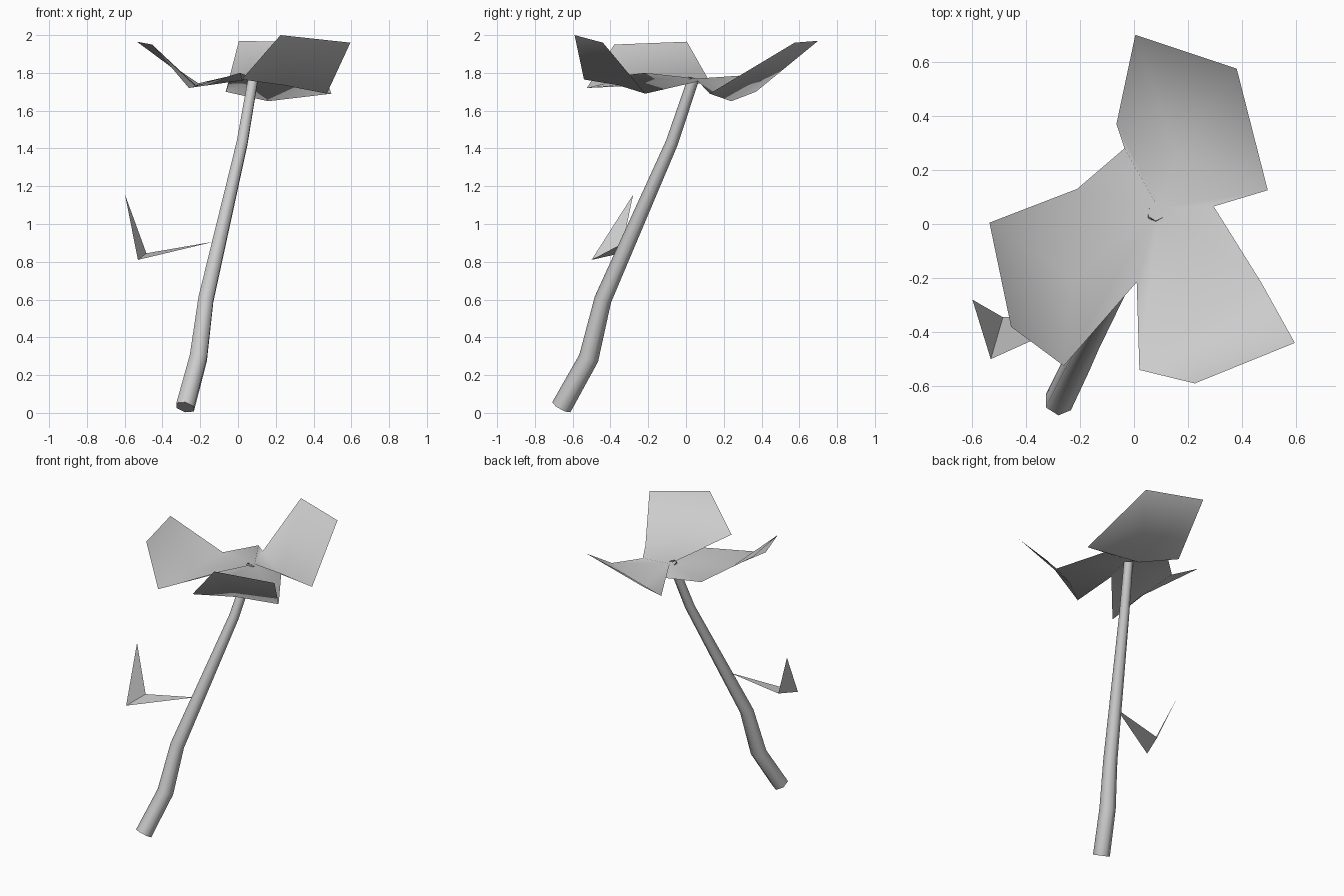
import bpy, math
from mathutils import Vector

cube = bpy.data.objects.get("Cube")
if cube:
    bpy.data.objects.remove(cube)

GREY = (0.6, 0.6, 0.6, 1)
mat = bpy.data.materials.new("plain grey")
mat.use_nodes = True
mat.diffuse_color = GREY
mat.node_tree.nodes["Principled BSDF"].inputs["Base Color"].default_value = GREY


def build(name, verts, faces):
    mesh = bpy.data.meshes.new(name)
    mesh.from_pydata(verts, [], faces)
    mesh.materials.append(mat)
    obj = bpy.data.objects.new(name, mesh)
    bpy.context.scene.collection.objects.link(obj)
    return obj


def smooth(obj, angle):
    bpy.ops.object.select_all(action="DESELECT")
    obj.select_set(True)
    bpy.context.view_layer.objects.active = obj
    bpy.ops.object.shade_smooth_by_angle(angle=math.radians(angle))


# Stem: six-sided tube swept along a bent path, rings square to the path
path = [Vector(p) for p in ((-0.28, -0.66, 0.03), (-0.21, -0.515, 0.29), (-0.17, -0.44, 0.6),
                            (0.022, -0.075, 1.43), (0.08, 0.04, 1.77))]
radii = (0.055, 0.053, 0.046, 0.033, 0.03)
SIDES = 6
verts, faces = [], []
for i, (p, r) in enumerate(zip(path, radii)):
    along = (path[min(i + 1, len(path) - 1)] - path[max(i - 1, 0)]).normalized()
    u = Vector((1, 0, 0)).cross(along).normalized()
    v = along.cross(u)
    for k in range(SIDES):
        a = math.tau * k / SIDES
        verts.append(p + r * (u * math.cos(a) + v * math.sin(a)))
for i in range(len(path) - 1):
    for k in range(SIDES):
        a, b = i * SIDES + k, i * SIDES + (k + 1) % SIDES
        faces.append((a, b, b + SIDES, a + SIDES))
faces.append(tuple(reversed(range(SIDES))))
smooth(build("stem", verts, faces), 65)

# Blossom: three petals around a shared centre, each folded up at its middle.
# Each petal: starting notch, side, two tips, side, fold middle
centre = (0.09, 0.06, 1.77)
petals = (
    ((0.295, 0.065, 1.755), (0.495, 0.125, 1.69), (0.38, 0.575, 1.96),
     (0.005, 0.70, 1.97), (-0.065, 0.37, 1.70), (0.16, 0.24, 1.65)),
    ((-0.035, 0.28, 1.785), (-0.21, 0.13, 1.745), (-0.535, 0.005, 1.965),
     (-0.455, -0.38, 1.95), (-0.26, -0.525, 1.72), (-0.225, -0.2, 1.735)),
    ((0.01, -0.215, 1.80), (0.02, -0.54, 1.765), (0.225, -0.59, 2.0),
     (0.595, -0.44, 1.96), (0.47, -0.215, 1.69), (0.24, -0.36, 1.735)),
)
verts, faces = [centre], []
for n, petal in enumerate(petals):
    verts.extend(petal)
    notch, side_a, tip_a, tip_b, side_b, mid = range(1 + 6 * n, 7 + 6 * n)
    following = 1 + 6 * ((n + 1) % 3)
    faces += [(0, notch, side_a, mid), (0, mid, side_b, following),
              (mid, side_a, tip_a), (mid, tip_a, tip_b), (mid, tip_b, side_b)]
smooth(build("blossom", verts, faces), 80)

# Leaf: a narrow stalk blade with its tip bent upward
leaf = build("leaf", [(-0.12, -0.315, 0.908), (-0.53, -0.50, 0.81),
                      (-0.485, -0.345, 0.845), (-0.598, -0.28, 1.155)],
             [(0, 2, 1), (1, 2, 3)])
smooth(leaf, 30)
